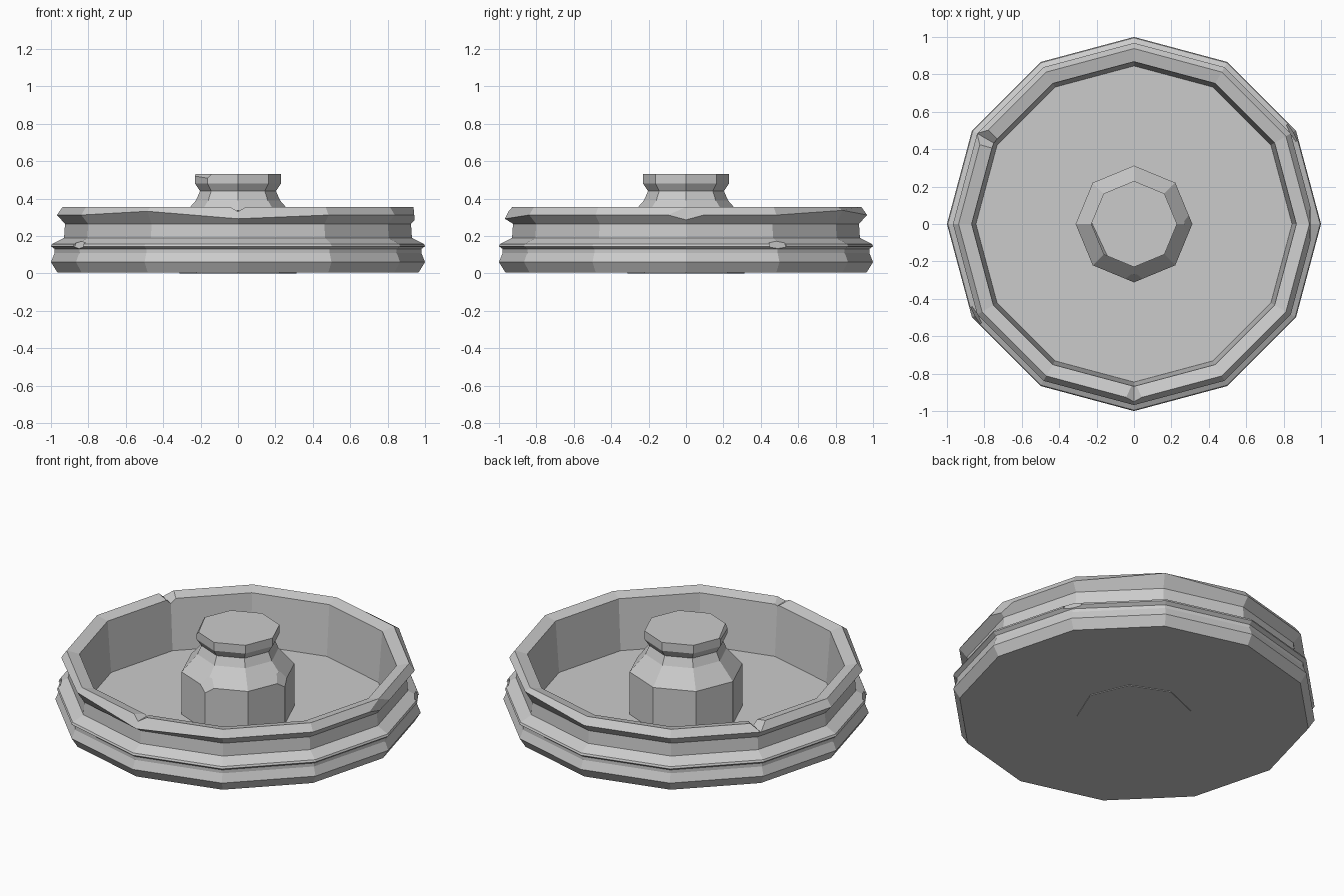
import bpy
import bmesh
from math import cos, sin, pi, radians
from mathutils import Vector

if "Cube" in bpy.data.objects:
    bpy.data.objects.remove(bpy.data.objects["Cube"], do_unlink=True)

stone = bpy.data.materials.new("grey stone")
stone.use_nodes = True
COLOUR = (0.6, 0.6, 0.6, 1)
stone.diffuse_color = COLOUR
stone.node_tree.nodes["Principled BSDF"].inputs["Base Color"].default_value = COLOUR


def add_object(name, bm):
    bmesh.ops.recalc_face_normals(bm, faces=bm.faces)
    mesh = bpy.data.meshes.new(name)
    bm.to_mesh(mesh)
    bm.free()
    mesh.materials.append(stone)
    obj = bpy.data.objects.new(name, mesh)
    bpy.context.collection.objects.link(obj)
    return obj


def lathe(name, profile, sides, lift=None):
    """Faceted solid of revolution; lift maps (ring, side) to a height offset."""
    lift = lift or {}
    bm = bmesh.new()
    rings = []
    for j, (r, z) in enumerate(profile):
        rings.append([bm.verts.new((r * cos(2 * pi * i / sides),
                                    r * sin(2 * pi * i / sides),
                                    z + lift.get((j, i), 0)))
                      for i in range(sides)])
    for low, high in zip(rings, rings[1:]):
        for i in range(sides):
            k = (i + 1) % sides
            bm.faces.new((low[i], low[k], high[k], high[i]))
    bm.faces.new(rings[0])
    bm.faces.new(rings[-1])
    return add_object(name, bm)


def chip(target, angle, r, z, tilt, size):
    """Break a corner off: a box whose inner face lies at the given point."""
    a, t = radians(angle), radians(tilt)
    normal = Vector((cos(a) * cos(t), sin(a) * cos(t), sin(t)))
    bm = bmesh.new()
    bmesh.ops.create_cube(bm, size=1)
    cutter = add_object("chip_cutter", bm)
    cutter.scale = size
    cutter.rotation_euler = (0, -t, a)
    cutter.location = Vector((r * cos(a), r * sin(a), z)) + normal * size[0] / 2
    use_cutter(target, cutter)


def notch(target, angle, r, z, width, depth):
    """Cut a V across the rim."""
    a = radians(angle)
    bm = bmesh.new()
    bmesh.ops.create_cone(bm, cap_ends=True, segments=4,
                          radius1=1, radius2=1, depth=1)
    bmesh.ops.rotate(bm, verts=bm.verts,
                     matrix=Vector((1, 0, 0)).rotation_difference(
                         Vector((0, 0, 1))).to_matrix().inverted())
    cutter = add_object("notch_cutter", bm)
    cutter.scale = (0.2, width, depth)
    cutter.rotation_euler = (0, 0, a)
    cutter.location = (r * cos(a), r * sin(a), z)
    use_cutter(target, cutter)


def use_cutter(target, cutter):
    cutter.hide_render = True
    cutter.hide_viewport = True
    mod = target.modifiers.new("damage", "BOOLEAN")
    mod.operation = "DIFFERENCE"
    mod.solver = "EXACT"
    mod.object = cutter


# Basin: moulded outer wall, sloping rim, hollow inside down to the floor
basin_profile = [(0.965, 0.004), (1.0, 0.06), (0.98, 0.11), (0.98, 0.13),
                 (1.0, 0.145), (0.995, 0.157), (0.93, 0.19), (0.925, 0.265),
                 (0.968, 0.312), (0.938, 0.355), (0.868, 0.338), (0.845, 0.035)]
basin = lathe("basin", basin_profile, 12,
              {(8, 2): 0.025, (8, 8): 0.02, (8, 9): -0.02})

# Central pillar with flared shoulder and cap
pillar_profile = [(0.312, 0), (0.312, 0.29), (0.225, 0.39), (0.203, 0.44),
                  (0.23, 0.48), (0.23, 0.53)]
pillar = lathe("pillar", pillar_profile, 8)

# Worn and broken edges
notch(basin, 270, 0.9, 0.36, 0.05, 0.03)
notch(basin, 150, 0.88, 0.36, 0.05, 0.05)
chip(basin, 0, 0.942, 0.315, 5, (0.1, 0.35, 0.1))
for angle in (30, 210):
    chip(basin, angle, 0.978, 0.145, 25, (0.06, 0.1, 0.07))
chip(pillar, 205, 0.205, 0.525, 35, (0.1, 0.2, 0.1))
for angle in (0, 270):
    chip(pillar, angle, 0.293, 0.29, 30, (0.1, 0.1, 0.1))
